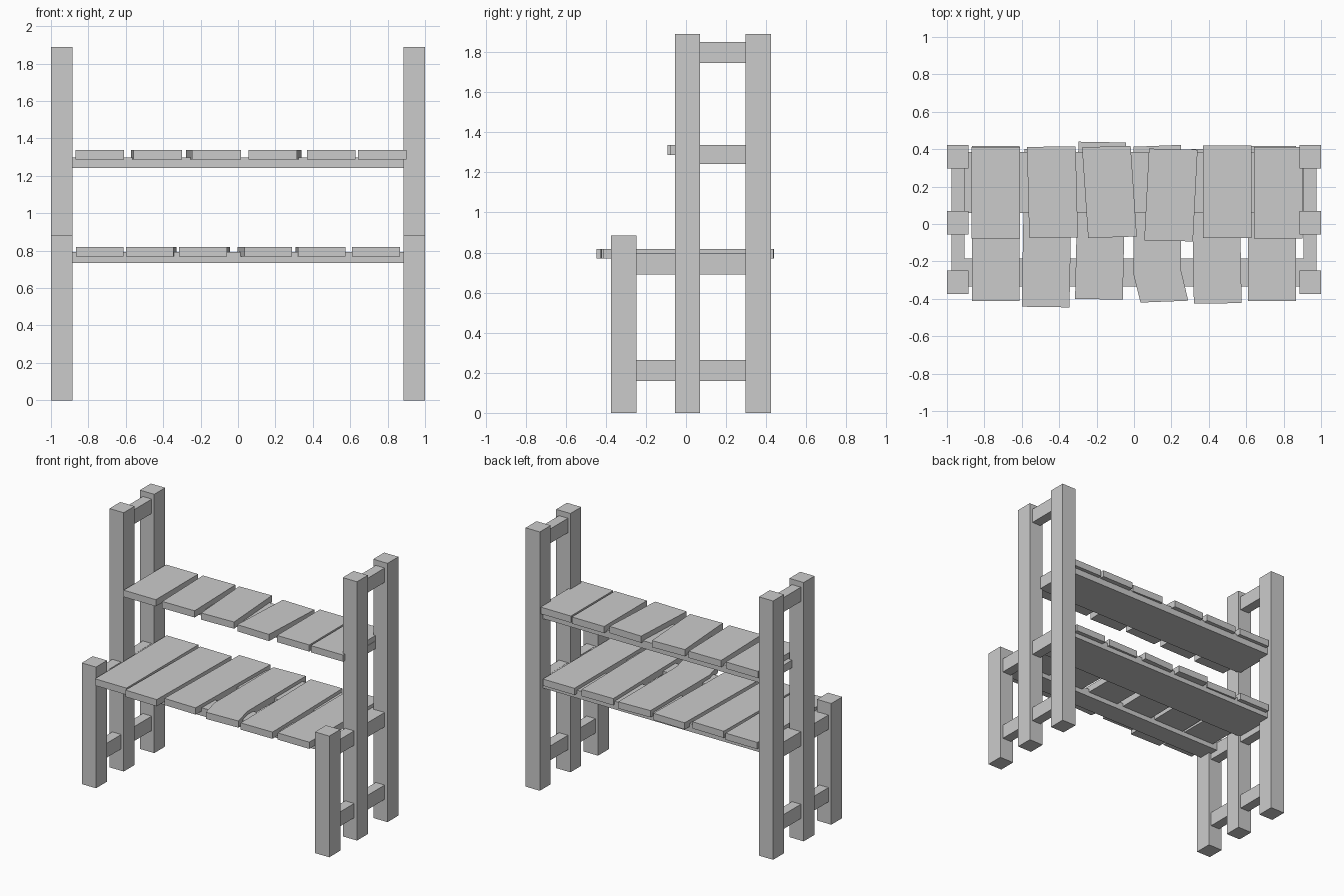
import bpy, bmesh

if "Cube" in bpy.data.objects:
    bpy.data.objects.remove(bpy.data.objects["Cube"])


def prism(name, outline, z0, z1):
    """Extrude a flat counter-clockwise outline from z0 up to z1."""
    bm = bmesh.new()
    base = bm.faces.new([bm.verts.new((x, y, z0)) for x, y in outline])
    ext = bmesh.ops.extrude_face_region(bm, geom=[base], use_keep_orig=True)
    for g in ext["geom"]:
        if isinstance(g, bmesh.types.BMVert):
            g.co.z = z1
    bmesh.ops.recalc_face_normals(bm, faces=bm.faces)
    me = bpy.data.meshes.new(name)
    bm.to_mesh(me)
    bm.free()
    ob = bpy.data.objects.new(name, me)
    bpy.context.collection.objects.link(ob)
    return ob


def box(name, x0, x1, y0, y1, z0, z1):
    return prism(name, [(x0, y0), (x1, y0), (x1, y1), (x0, y1)], z0, z1)


def mirrored_box(name, x0, x1, *yz):
    box(name + "_right", x0, x1, *yz)
    box(name + "_left", -x1, -x0, *yz)


# Upright posts
mirrored_box("front_post", 0.885, 1.0, -0.375, -0.248, 0, 0.885)
mirrored_box("middle_post", 0.885, 1.0, -0.055, 0.07, 0, 1.89)
mirrored_box("back_post", 0.885, 1.0, 0.297, 0.423, 0, 1.89)

# Side rails joining the posts
for level, z in (("low", 0.16), ("bench", 0.69)):
    mirrored_box(level + "_front_rail", 0.905, 0.977, -0.248, -0.055, z, z + 0.105)
    mirrored_box(level + "_back_rail", 0.905, 0.977, 0.07, 0.297, z, z + 0.105)
mirrored_box("top_rail", 0.905, 0.977, 0.07, 0.297, 1.745, 1.85)

# Long boards carrying the planks
box("upper_support", -0.905, 0.905, 0.06, 0.385, 1.242, 1.298)
box("bench_back_support", -0.905, 0.905, 0.06, 0.385, 0.735, 0.794)
box("bench_front_support", -0.905, 0.905, -0.335, -0.185, 0.735, 0.794)

# Crooked planks: front-left x, back-left x, front y, back y
W = 0.26
upper = [(-0.87, -0.87, -0.077, 0.412), (-0.56, -0.572, -0.075, 0.412),
         (-0.245, -0.278, -0.075, 0.41), (0.055, 0.08, -0.087, 0.403),
         (0.368, 0.368, -0.075, 0.42), (0.642, 0.642, -0.077, 0.412)]
bench = [(-0.867, -0.867, -0.413, 0.416), (-0.6, -0.585, -0.442, 0.40),
         (-0.315, -0.297, -0.4, 0.44), (0.035, -0.003, -0.42, 0.413),
         (0.32, 0.307, -0.426, 0.40), (0.61, 0.61, -0.413, 0.416)]

for shelf, rows, z, w in (("upper", upper, 1.288, W), ("bench", bench, 0.77, 0.255)):
    for i, (xf, xb, yf, yb) in enumerate(rows):
        skew = (xb - xf) * 0.25
        outline = [(xf, yf), (xf + w, yf + skew * -1), (xb + w, yb - skew), (xb, yb)]
        if shelf == "bench" and i == 3:
            # This plank bends near its front end
            outline = [(xf, yf), (xf + w, yf + 0.01), (xb + w, -0.25), (xb + w, yb + 0.01),
                       (xb, yb), (xb, -0.27)]
        prism(f"{shelf}_plank_{i + 1}", outline, z, z + 0.049)
